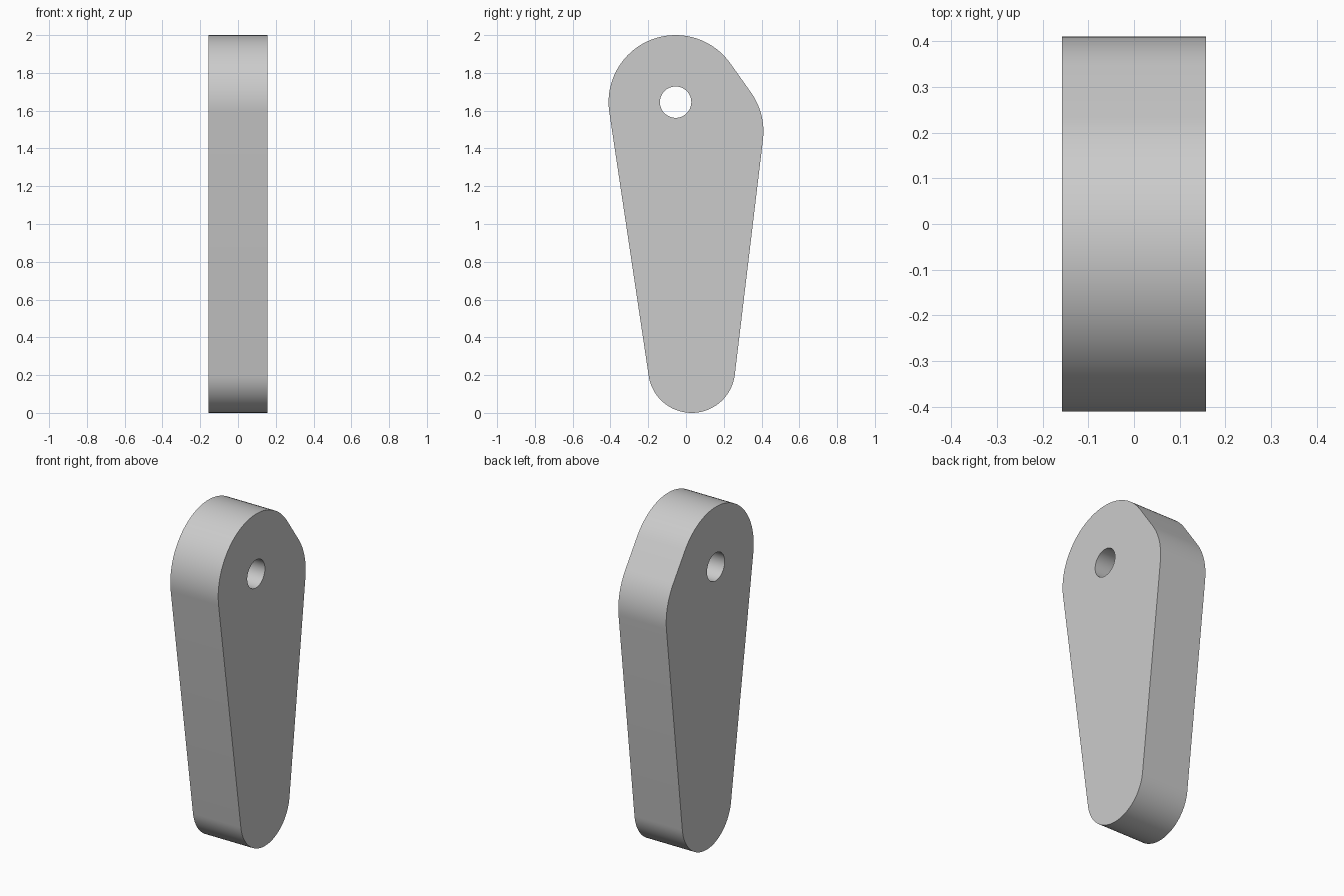
import bpy
import bmesh
from math import atan2, acos, hypot, cos, sin, pi, radians

cube = bpy.data.objects.get("Cube")
if cube:
    bpy.data.objects.remove(cube)

HALF_WIDTH = 0.157
# Lobes as (y, z, radius), in anticlockwise order
LOBES = [(0.03, 0.23, 0.23), (0.055, 1.49, 0.355), (-0.055, 1.645, 0.355)]
HOLE = (-0.055, 1.645, 0.083)

grey = bpy.data.materials.new("light grey")
grey.use_nodes = True
grey.diffuse_color = (0.6, 0.6, 0.6, 1)
grey.node_tree.nodes["Principled BSDF"].inputs["Base Color"].default_value = (0.6, 0.6, 0.6, 1)


def tangent_angle(a, b):
    """Direction of the outer normal of the line touching lobes a and b."""
    dy, dz = b[0] - a[0], b[1] - a[1]
    return atan2(dz, dy) - acos((a[2] - b[2]) / hypot(dy, dz))


def arc(lobe, start, sweep, steps):
    y, z, r = lobe
    return [(y + r * cos(start + sweep * i / steps), z + r * sin(start + sweep * i / steps))
            for i in range(steps + 1)]


def prism(name, outline, half):
    """Extrude a (y, z) outline along x."""
    bm = bmesh.new()
    base = bm.faces.new([bm.verts.new((-half, y, z)) for y, z in outline])
    top = bmesh.ops.extrude_face_region(bm, geom=[base])["geom"]
    bmesh.ops.translate(bm, vec=(2 * half, 0, 0),
                        verts=[v for v in top if isinstance(v, bmesh.types.BMVert)])
    bmesh.ops.recalc_face_normals(bm, faces=bm.faces)
    mesh = bpy.data.meshes.new(name)
    bm.to_mesh(mesh)
    bm.free()
    mesh.materials.append(grey)
    obj = bpy.data.objects.new(name, mesh)
    bpy.context.collection.objects.link(obj)
    return obj


# Outline: rounded lobes joined by straight tangents
outline = []
for i, lobe in enumerate(LOBES):
    start = tangent_angle(LOBES[i - 1], lobe)
    sweep = (tangent_angle(lobe, LOBES[(i + 1) % 3]) - start) % (2 * pi)
    outline += arc(lobe, start, sweep, max(8, round(sweep / radians(4))))

lever = prism("lever_arm", outline, HALF_WIDTH)

# Pivot hole
cutter = prism("hole_cutter", arc(HOLE, 0, 2 * pi, 64)[:-1], HALF_WIDTH * 2)
cut = lever.modifiers.new("pivot_hole", "BOOLEAN")
cut.operation = "DIFFERENCE"
cut.solver = "EXACT"
cut.object = cutter

bpy.ops.object.select_all(action="DESELECT")
bpy.context.view_layer.objects.active = lever
lever.select_set(True)
bpy.ops.object.modifier_apply(modifier=cut.name)
bpy.data.objects.remove(cutter)
bpy.ops.object.shade_smooth_by_angle(angle=radians(30))
